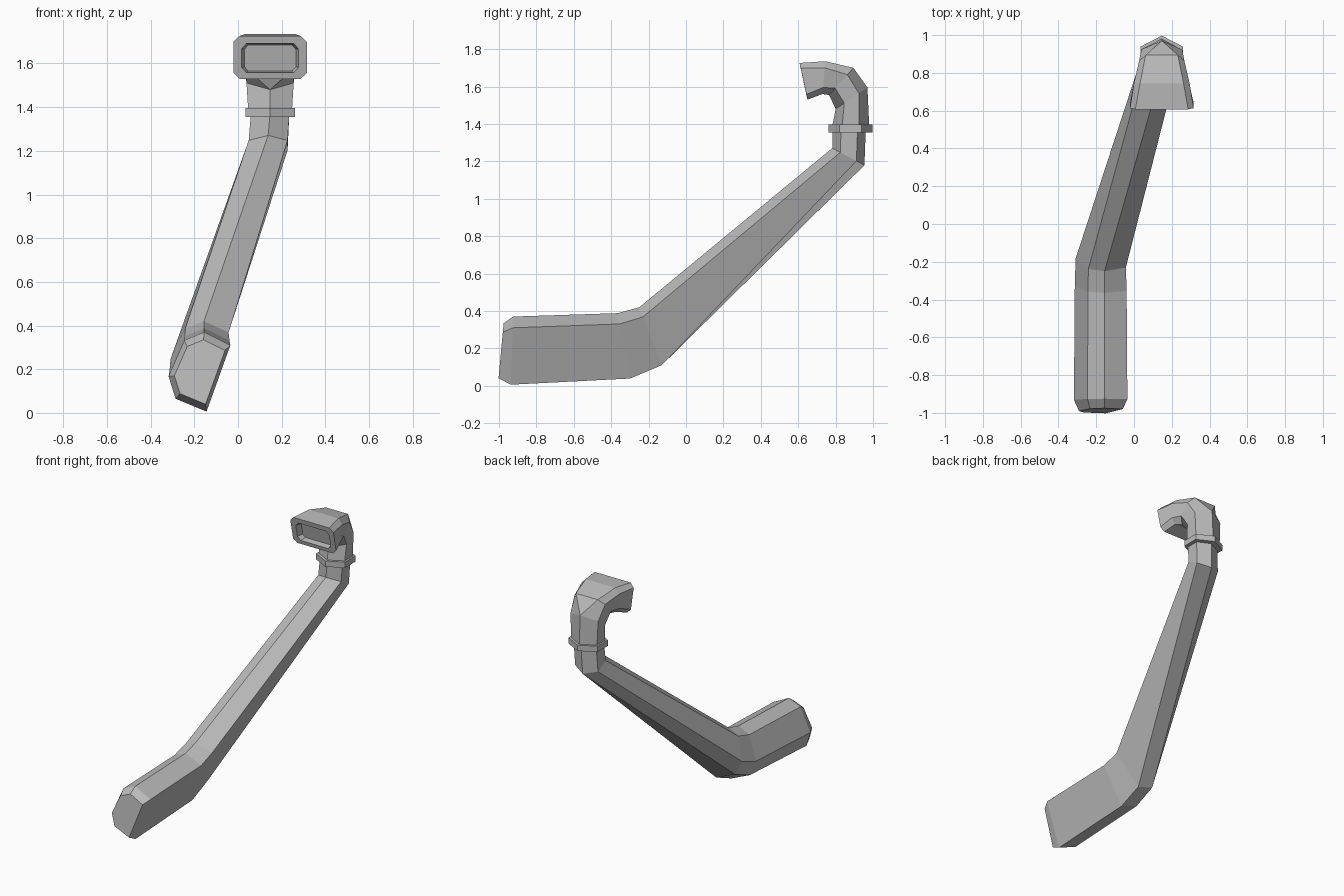
import bpy
import bmesh

cube = bpy.data.objects.get("Cube")
if cube:
    bpy.data.objects.remove(cube, do_unlink=True)

# Single grey plastic
grey = bpy.data.materials.new("plain_grey")
grey.use_nodes = True
colour = (0.5, 0.5, 0.5, 1.0)
grey.diffuse_color = colour
grey.node_tree.nodes["Principled BSDF"].inputs["Base Color"].default_value = colour


def loft(name, rings):
    """Skin a run of matching rings, close both ends, flat shaded."""
    bm = bmesh.new()
    loops = [[bm.verts.new(p) for p in ring] for ring in rings]
    for low, high in zip(loops, loops[1:]):
        count = len(low)
        for i in range(count):
            j = (i + 1) % count
            bm.faces.new((low[i], low[j], high[j], high[i]))
    bm.faces.new(loops[0][::-1])
    bm.faces.new(loops[-1])
    bmesh.ops.remove_doubles(bm, verts=bm.verts, dist=0.0005)
    bmesh.ops.recalc_face_normals(bm, faces=bm.faces)
    mesh = bpy.data.meshes.new(name)
    bm.to_mesh(mesh)
    bm.free()
    mesh.materials.append(grey)
    obj = bpy.data.objects.new(name, mesh)
    bpy.context.collection.objects.link(obj)
    return obj


# Leaning six-sided section of the lower pipe, as (x, z)
TOP = 0.37
MIDDLE_X = -0.17
SECTION = [(-0.155, TOP), (-0.035, 0.31), (-0.144, 0.006),
           (-0.286, 0.065), (-0.318, 0.167), (-0.246, 0.332)]


def pipe_ring(y, shear, lift=0.0, x_scale=1.0, z_scale=1.0):
    return [(MIDDLE_X + (x - MIDDLE_X) * x_scale,
             y + shear * (TOP - z),
             lift + z * z_scale) for x, z in SECTION]


def hex_ring(x, y, z, half_x, half_y, slope=0.0):
    """Six-sided ring with a corner to the front and one to the back."""
    corners = [(0, -1), (1, -0.5), (1, 0.5), (0, 1), (-1, 0.5), (-1, -0.5)]
    return [(x + half_x * u, y + half_y * v, z + slope * half_y * v)
            for u, v in corners]


# Lower pipe, long slanted pipe and short neck
loft("main_pipe", [
    pipe_ring(-0.975, -0.075, 0.035, 0.82, 0.81),
    pipe_ring(-0.925, -0.03),
    pipe_ring(-0.365, 0.18, 0.033, 0.97, 0.96),
    pipe_ring(-0.25, 0.33, 0.105, 0.94, 0.85),
    hex_ring(0.138, 0.868, 1.225, 0.089, 0.086, -0.53),
    hex_ring(0.147, 0.873, 1.37, 0.088, 0.088),
])

# Collar around the neck
loft("collar", [hex_ring(0.147, 0.88, z, 0.113, 0.117)
                for z in (1.355, 1.396)])

# Curved head: each ring runs from an inner (y, z) to an outer (y, z)
HEAD_X = 0.147


def head_ring(inner, outer, side, end, cut):
    def at(t, x):
        return (HEAD_X + x,
                inner[0] + (outer[0] - inner[0]) * t,
                inner[1] + (outer[1] - inner[1]) * t)
    half = [at(0, end), at(cut, side), at(1 - cut, side), at(1, end)]
    mirrored = [(2 * HEAD_X - x, y, z) for x, y, z in reversed(half)]
    return half + mirrored


loft("head", [
    head_ring((0.78, 1.38), (0.98, 1.38), 0.1, 0, 0.27),
    head_ring((0.8, 1.48), (0.97, 1.595), 0.108, 0, 0.27),
    head_ring((0.765, 1.555), (0.895, 1.7), 0.12, 0.085, 0.25),
    head_ring((0.73, 1.56), (0.745, 1.735), 0.148, 0.115, 0.2),
    # Mouth rim and recess
    head_ring((0.65, 1.53), (0.607, 1.726), 0.168, 0.14, 0.14),
    head_ring((0.643, 1.558), (0.614, 1.692), 0.13, 0.108, 0.18),
    head_ring((0.685, 1.565), (0.66, 1.685), 0.118, 0.1, 0.17),
])
